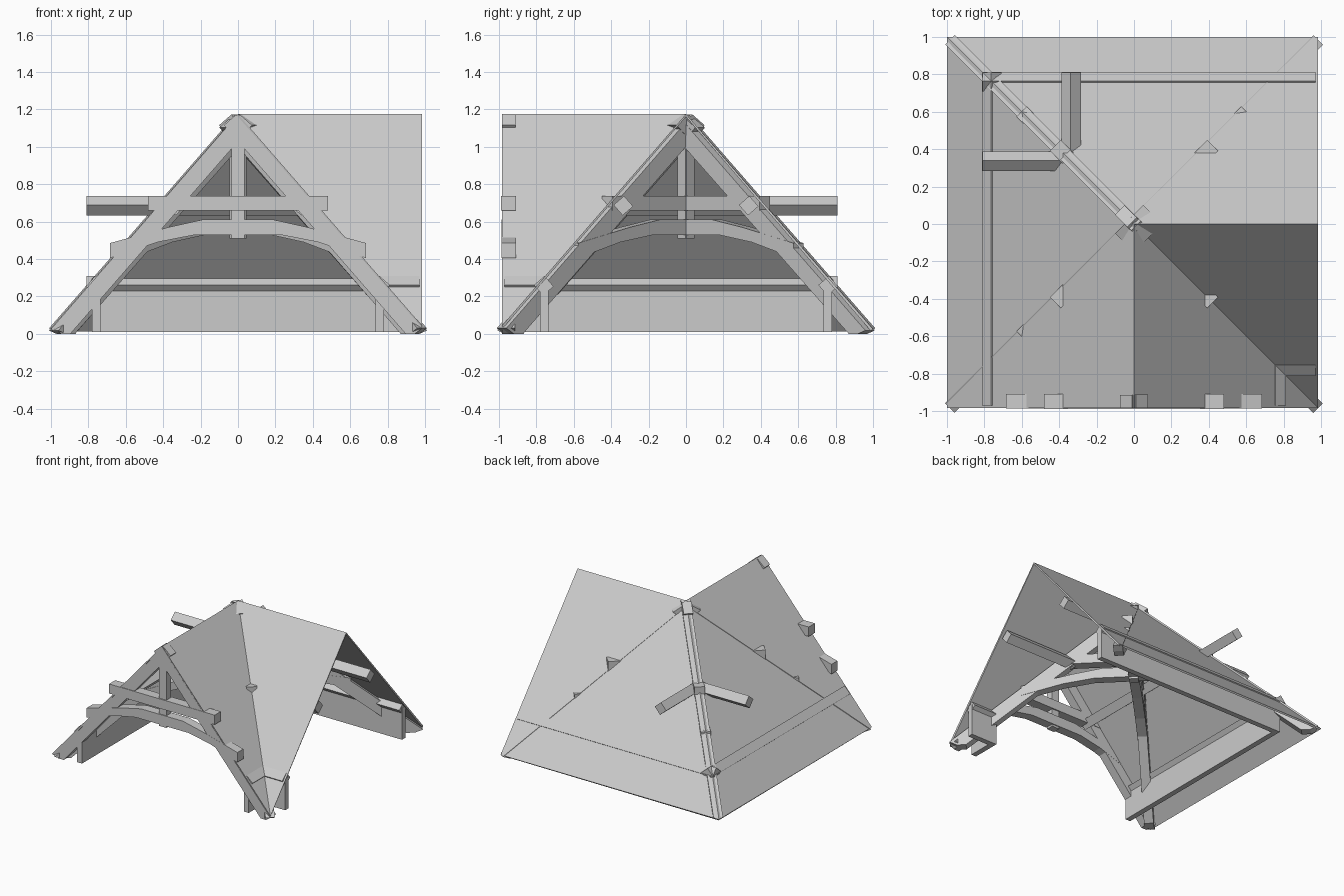
import bpy, bmesh
from math import radians, cos, sin, sqrt
from mathutils import Matrix

if "Cube" in bpy.data.objects:
    bpy.data.objects.remove(bpy.data.objects["Cube"])

SLOPE = 1.15          # roof pitch (rise over run)
RIDGE = 1.175         # ridge height
END = 0.985           # where both gable ends stop


def make_object(name, bm):
    bmesh.ops.recalc_face_normals(bm, faces=bm.faces)
    mesh = bpy.data.meshes.new(name)
    bm.to_mesh(mesh)
    bm.free()
    ob = bpy.data.objects.new(name, mesh)
    bpy.context.collection.objects.link(ob)
    return ob


def prism(name, profile, v0, v1, angle=0):
    """Extrude a (u, z) profile from v0 to v1, then turn it about z."""
    bm = bmesh.new()
    a = [bm.verts.new((u, v0, z)) for u, z in profile]
    b = [bm.verts.new((u, v1, z)) for u, z in profile]
    bm.faces.new(a)
    bm.faces.new(b[::-1])
    n = len(a)
    for i in range(n):
        bm.faces.new((a[i], b[i], b[(i + 1) % n], a[(i + 1) % n]))
    bm.transform(Matrix.Rotation(radians(angle), 4, 'Z'))
    return make_object(name, bm)


def box(u0, u1, z0, z1):
    return [(u0, z0), (u1, z0), (u1, z1), (u0, z1)]


def truss(name, v, angle, k, kb, drop=0.0, d=0.036):
    """Rafter pair, collar, arched brace and king post; k stretches the span."""
    rafter = [(-0.985, 0.03), (-0.945, 0.0), (-0.896, 0.0),
              (0.075, 1.115), (0.01, 1.172)]
    for side, s in (("left", 1), ("right", -1)):
        pts = [(s * u * k, max(0, z - drop)) for u, z in rafter]
        prism(f"{name}_{side}_rafter", pts, v - d + s * 0.001, v + d + s * 0.001, angle)
    prism(name + "_collar", box(-0.48 * kb, 0.48 * kb, 0.66, 0.738), v - d - 0.004, v + d + 0.004, angle)
    top = [(-0.685, 0.485), (-0.37, 0.57), (-0.19, 0.61)]
    low = [(-0.685, 0.405), (-0.43, 0.49), (-0.24, 0.527)]
    half = low[::-1] + top
    arch = half + [(-u, z) for u, z in half[::-1]]
    prism(name + "_arched_brace", [(u * kb, z) for u, z in arch], v - d - 0.002, v + d + 0.002, angle)
    prism(name + "_king_post", box(-0.034, 0.034, 0.51, 1.10), v - d + 0.006, v + d - 0.006, angle)


# Roof skin: two wings meeting at a hip (back left) and a valley (front right)
bm = bmesh.new()
P = lambda x, y, d: bm.verts.new((x, y, RIDGE - SLOPE * d))
hip, peak, valley = P(-1, 1, 1), P(0, 0, 0), P(END, -END, END)
ridge_f, ridge_r = P(0, -END, 0), P(END, 0, 0)
eave_l, eave_b = P(-1, -END, 1), P(END, 1, 1)
for f in ((hip, eave_l, ridge_f, peak), (hip, peak, ridge_r, eave_b),
          (peak, ridge_f, valley), (peak, valley, ridge_r)):
    bm.faces.new(f)
roof = make_object("roof_skin", bm)
if roof.data.polygons[0].normal.z < 0:
    roof.data.flip_normals()
sol = roof.modifiers.new("thickness", 'SOLIDIFY')
sol.thickness = 0.015
sol.offset = -1

# Trusses: front gable, and two full-width ones on the diagonals
R2 = sqrt(2)
truss("front_truss", -0.948, 0, 1.0, 1.0)
truss("hip_truss", 0, -45, R2, 1.24)
truss("cross_truss", 0, 45, R2, 1.24, drop=0.012)


# Purlins: square beams tilted to the pitch, mirrored across the hip diagonal
def purlin(name, u, z, v0, v1):
    h = 0.037 * R2
    sq = [(u + h * cos(radians(45 + 49 + 90 * i)), z + h * sin(radians(45 + 49 + 90 * i)))
          for i in range(4)]
    prism(name + "_along_y", sq, v0, v1)
    prism(name + "_along_x", sq, -v1, -v0, -90)


purlin("outer_upper_purlin", -0.335, 0.685, -0.97, 0.81)
purlin("outer_lower_purlin", -0.76, 0.257, -0.97, 0.81)
purlin("inner_upper_purlin", 0.335, 0.685, -0.97, -0.32)
purlin("inner_lower_purlin", 0.76, 0.257, -0.97, -0.74)

# Low walls under the eaves
for name, u, v1 in (("outer_wall", -0.758, 0.78), ("inner_wall", 0.758, -0.736)):
    prof = box(u - 0.022, u + 0.022, 0.01, 0.27)
    prism(name + "_along_y", prof, -0.975, v1)
    prism(name + "_along_x", prof, -v1, 0.975, -90)
